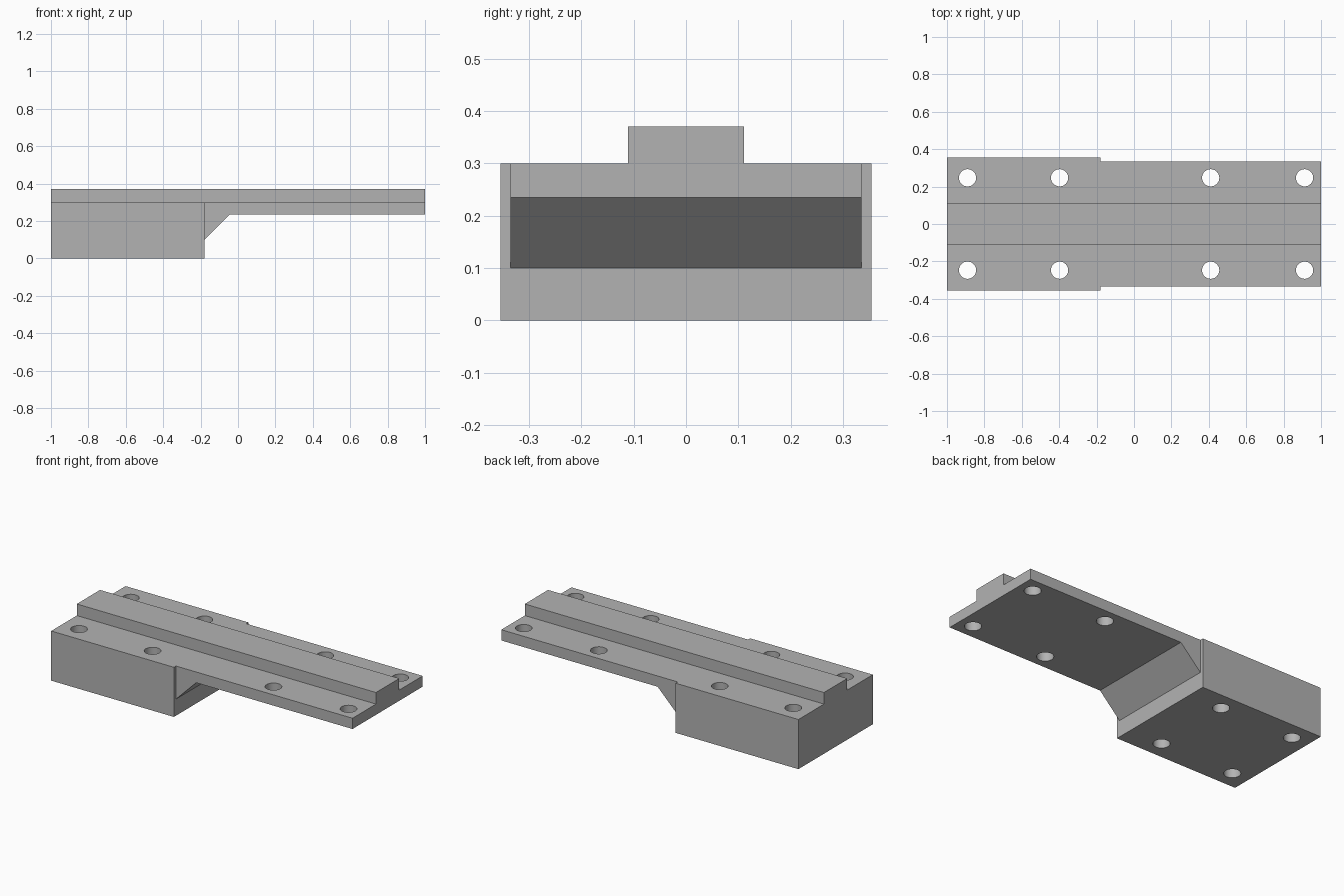
import bpy
import bmesh
from mathutils import Matrix

cube = bpy.data.objects.get("Cube")
if cube:
    bpy.data.objects.remove(cube, do_unlink=True)

TOP = 0.30
STEP_X = -0.18

grey = bpy.data.materials.new("plain grey")
grey.use_nodes = True
colour = (0.45, 0.45, 0.45, 1)
grey.diffuse_color = colour
grey.node_tree.nodes["Principled BSDF"].inputs["Base Color"].default_value = colour


def add_object(name, bm):
    bmesh.ops.recalc_face_normals(bm, faces=bm.faces)
    mesh = bpy.data.meshes.new(name)
    bm.to_mesh(mesh)
    bm.free()
    mesh.materials.append(grey)
    obj = bpy.data.objects.new(name, mesh)
    bpy.context.collection.objects.link(obj)
    return obj


def extrude_profile(name, profile, half_width):
    """Extrude an x-z outline symmetrically along y."""
    bm = bmesh.new()
    face = bm.faces.new([bm.verts.new((x, -half_width, z)) for x, z in profile])
    new = bmesh.ops.extrude_face_region(bm, geom=[face])["geom"]
    verts = [v for v in new if isinstance(v, bmesh.types.BMVert)]
    bmesh.ops.translate(bm, verts=verts, vec=(0, 2 * half_width, 0))
    return add_object(name, bm)


def combine(target, tool, operation):
    mod = target.modifiers.new(tool.name, "BOOLEAN")
    mod.operation = operation
    mod.solver = "EXACT"
    mod.object = tool
    bpy.context.view_layer.objects.active = target
    bpy.ops.object.modifier_apply(modifier=mod.name)
    bpy.data.objects.remove(tool, do_unlink=True)


# Thick mounting block at one end
body = extrude_profile("mounting_bracket",
                       [(-1, 0), (STEP_X, 0), (STEP_X, TOP), (-1, TOP)], 0.355)

# Narrower arm with a sloping brace under its root
arm = extrude_profile("arm", [(-0.3, 0.1), (STEP_X, 0.1), (-0.045, 0.235),
                              (1, 0.235), (1, TOP), (-0.3, TOP)], 0.335)
combine(body, arm, "UNION")

# Raised rail along the whole top
rail = extrude_profile("rail", [(-1, 0.26), (1, 0.26), (1, 0.37), (-1, 0.37)], 0.111)
combine(body, rail, "UNION")

# Vertical bolt holes, in mirrored pairs
bm = bmesh.new()
for x in (-0.89, -0.398, 0.41, 0.912):
    for side in (-1, 1):
        bmesh.ops.create_cone(bm, cap_ends=True, segments=48, radius1=0.046,
                              radius2=0.046, depth=1,
                              matrix=Matrix.Translation((x, side * 0.247, 0.2)))
holes = add_object("hole_cutter", bm)
holes.hide_render = True
combine(body, holes, "DIFFERENCE")

# Smooth hole walls, sharp edges elsewhere
bpy.ops.object.select_all(action="DESELECT")
body.select_set(True)
bpy.context.view_layer.objects.active = body
bpy.ops.object.shade_smooth_by_angle(angle=0.5)
